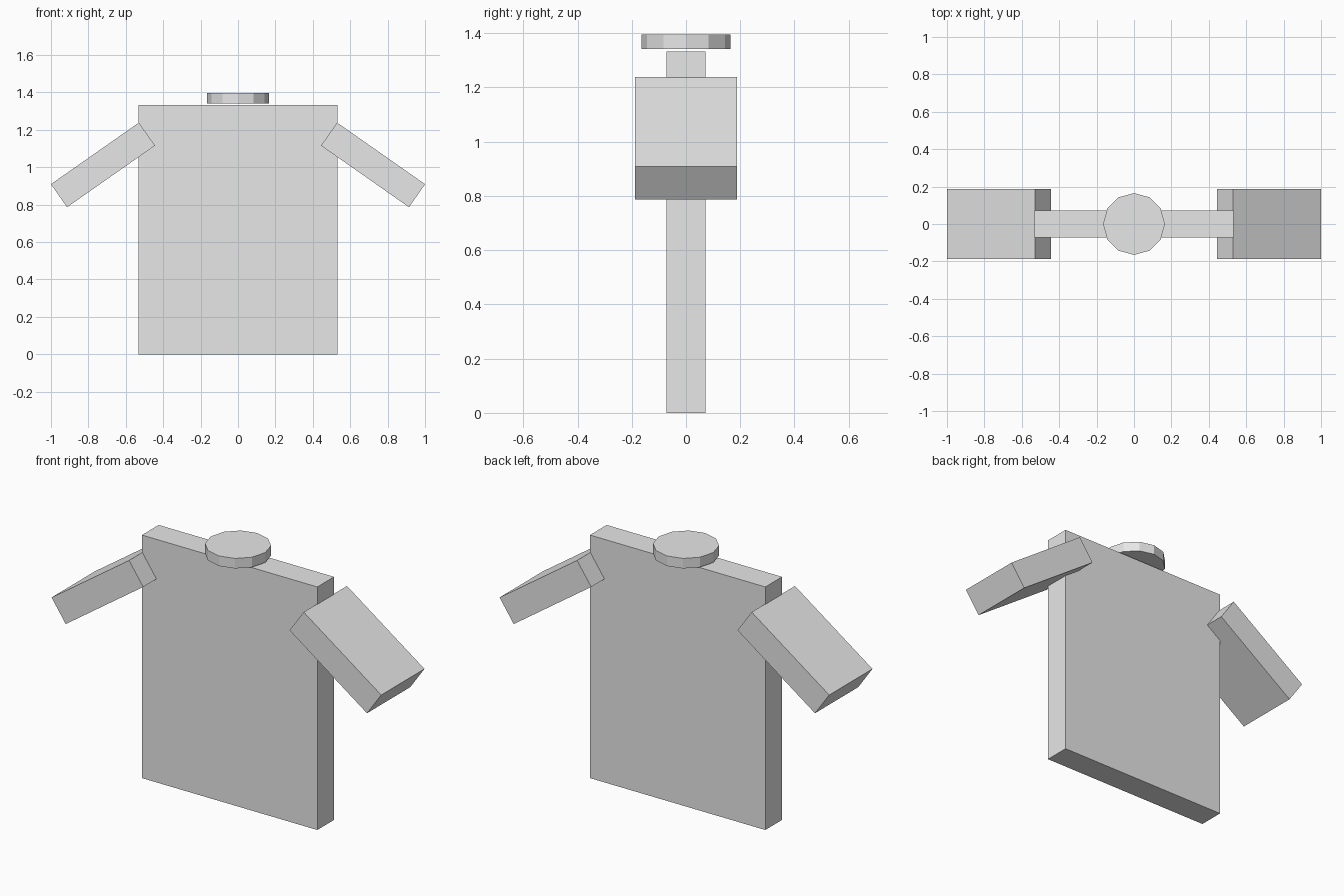
import bpy
import math

cube = bpy.data.objects.get("Cube")
if cube:
    bpy.data.objects.remove(cube, do_unlink=True)

# Single plain fabric colour
fabric = bpy.data.materials.new("light_grey")
fabric.use_nodes = True
grey = (0.8, 0.8, 0.8, 1.0)
fabric.diffuse_color = grey
fabric.node_tree.nodes["Principled BSDF"].inputs["Base Color"].default_value = grey


def finish(name):
    obj = bpy.context.object
    obj.name = name
    obj.data.materials.append(fabric)
    return obj


def box(name, size, location, tilt=0.0):
    bpy.ops.mesh.primitive_cube_add(size=1, location=location, rotation=(0, tilt, 0))
    obj = finish(name)
    obj.scale = size
    return obj


# Flat shirt body
box("shirt_body", (1.064, 0.145, 1.333), (0, 0, 0.6665))

# Sleeves slope down and outward on both sides
for name, side in (("left_sleeve", 1), ("right_sleeve", -1)):
    box(name, (0.574, 0.375, 0.15), (side * 0.722, 0, 1.0125), side * math.radians(35))

# Twelve-sided collar disc just above the body
bpy.ops.mesh.primitive_cylinder_add(vertices=12, radius=0.165, depth=0.055,
                                    location=(0, 0, 1.3685))
finish("collar")
